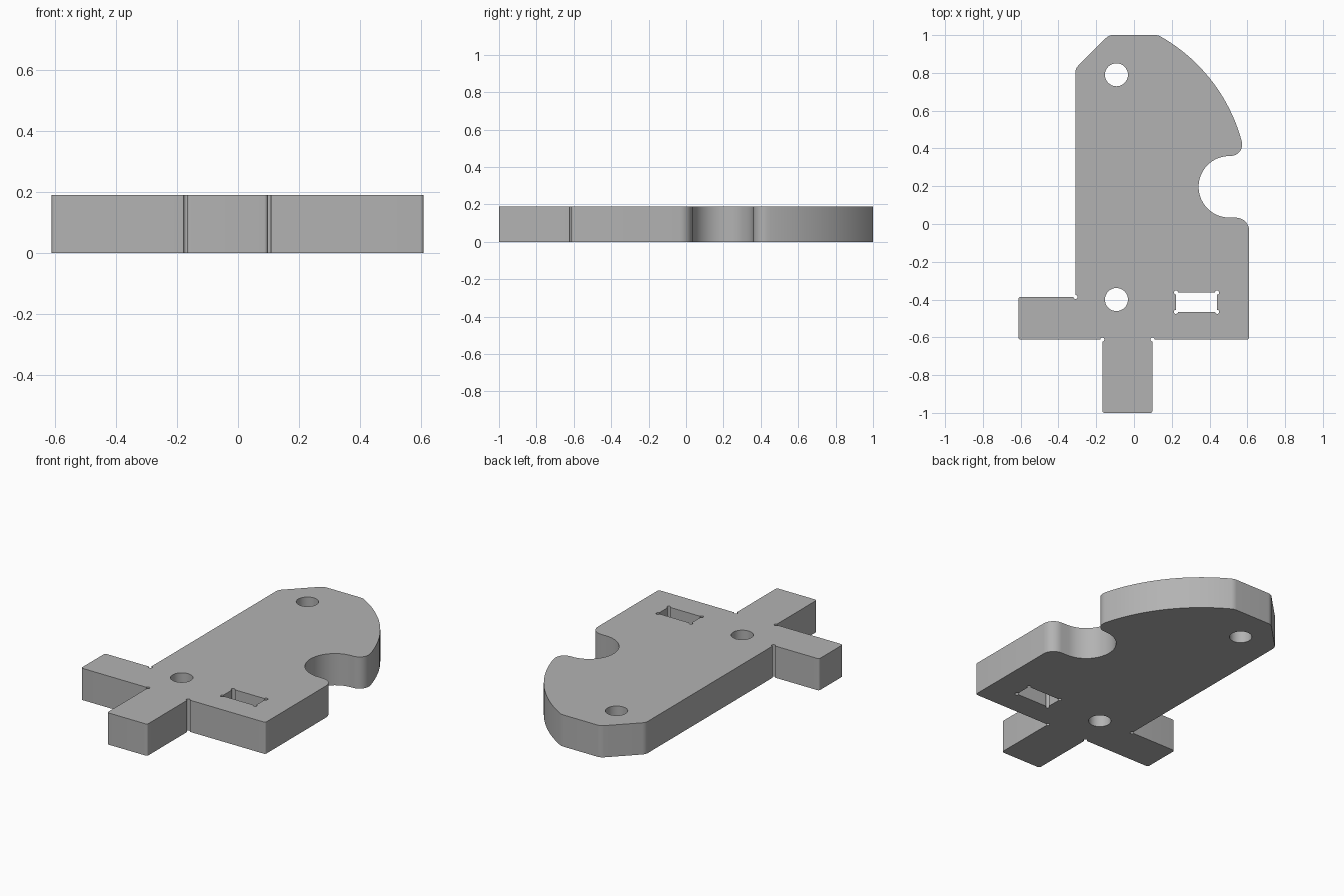
import bpy
import bmesh
from math import sin, cos, tan, radians, pi, tau, atan2
from mathutils import Vector

cube = bpy.data.objects.get("Cube")
if cube:
    bpy.data.objects.remove(cube, do_unlink=True)

THICKNESS = 0.19
RELIEF = -0.011          # negative radius means a tool relief hole at the corner
EDGE = 0.012


def arc(cx, cy, r, start, end, n):
    """Points along a circular arc, angles in radians."""
    return [Vector((cx + r * cos(start + (end - start) * i / n),
                    cy + r * sin(start + (end - start) * i / n))) for i in range(n + 1)]


def rounded(corners, n=8):
    """Turn (x, y, radius) corners into a closed outline with fillets or reliefs."""
    pts = []
    for i, (x, y, r) in enumerate(corners):
        c = Vector((x, y))
        a = (Vector(corners[i - 1][:2]) - c).normalized()
        b = (Vector(corners[(i + 1) % len(corners)][:2]) - c).normalized()
        if r == 0:
            pts.append(c)
        elif r > 0:
            half = a.angle(b) / 2
            p, q = c + a * r / tan(half), c + b * r / tan(half)
            mid = c + (a + b).normalized() * r / sin(half)
            s, e = (atan2(*(v - mid).yx) for v in (p, q))
            sweep = (e - s + pi) % tau - pi
            pts += arc(*mid, r, s, s + sweep, n)
        else:
            s, e = atan2(*a.yx), atan2(*b.yx)
            short = (e - s + pi) % tau - pi
            sweep = short - tau if short > 0 else short + tau
            pts += arc(x, y, -r, s, s + sweep, 12)
    return pts


# Outer outline, clockwise from the upper left chamfer
cam_edge = [(p.x, p.y, 0) for p in arc(-0.31, 0.2, 0.912, radians(58.5), radians(16), 20)]
notch = [(p.x, p.y, 0) for p in arc(0.505, 0.197, 0.163, radians(95), radians(265), 28)]
outline = rounded(
    [(-0.31, 0.823, 0.05), (-0.133, 1, 0.05), (0.128, 1, 0.06)]
    + cam_edge + [(0.588, 0.363, 0.06)] + notch
    + [(0.61, 0.032, 0.07), (0.61, -0.612, EDGE),
       (0.098, -0.612, RELIEF), (0.098, -1, EDGE),
       (-0.168, -1, EDGE), (-0.168, -0.612, RELIEF),
       (-0.612, -0.612, EDGE), (-0.612, -0.386, EDGE),
       (-0.31, -0.386, RELIEF)])

# Two round holes and one relieved slot
holes = [arc(-0.093, y, 0.061, 0, tau, 32)[:-1] for y in (0.79, -0.4)]
slot = rounded([(x, y, RELIEF) for x, y in
                ((0.222, -0.465), (0.44, -0.465), (0.44, -0.363), (0.222, -0.363))])

# Extruded flat profile
curve = bpy.data.curves.new("plate_profile", "CURVE")
curve.dimensions = "2D"
curve.fill_mode = "BOTH"
curve.extrude = THICKNESS / 2
for loop in [outline, slot] + holes:
    spline = curve.splines.new("POLY")
    spline.points.add(len(loop) - 1)
    for point, p in zip(spline.points, loop):
        point.co = (p.x, p.y, 0, 1)
    spline.use_cyclic_u = True

profile = bpy.data.objects.new("plate_profile", curve)
bpy.context.collection.objects.link(profile)
bpy.context.view_layer.update()
mesh = bpy.data.meshes.new_from_object(
    profile.evaluated_get(bpy.context.evaluated_depsgraph_get()))
bpy.data.objects.remove(profile, do_unlink=True)

# Clean solid standing on the ground
bm = bmesh.new()
bm.from_mesh(mesh)
bmesh.ops.remove_doubles(bm, verts=bm.verts, dist=0.0002)
bmesh.ops.translate(bm, verts=bm.verts, vec=(0, 0, THICKNESS / 2))
bmesh.ops.recalc_face_normals(bm, faces=bm.faces)
bm.to_mesh(mesh)
bm.free()
mesh.name = "notched_plate"
plate = bpy.data.objects.new("notched_plate", mesh)
bpy.context.collection.objects.link(plate)

# Plain grey
grey = bpy.data.materials.new("grey")
grey.use_nodes = True
colour = (0.45, 0.45, 0.45, 1)
grey.diffuse_color = colour
grey.node_tree.nodes["Principled BSDF"].inputs["Base Color"].default_value = colour
mesh.materials.clear()
mesh.materials.append(grey)

bpy.ops.object.select_all(action="DESELECT")
plate.select_set(True)
bpy.context.view_layer.objects.active = plate
bpy.ops.object.shade_smooth_by_angle(angle=radians(30))
